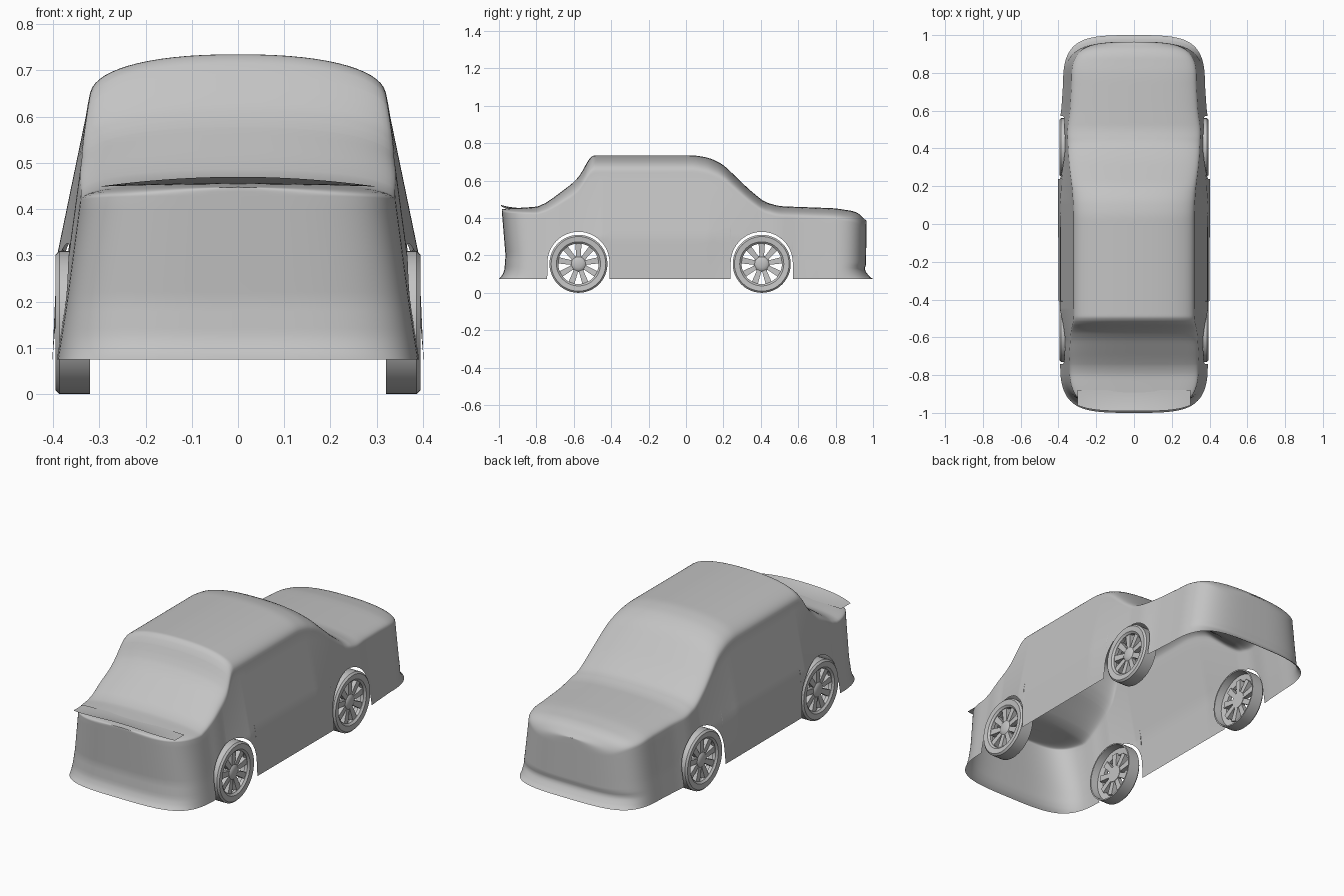
import bpy, bmesh, math
from mathutils import Vector, Matrix

cube = bpy.data.objects.get("Cube")
if cube:
    bpy.data.objects.remove(cube, do_unlink=True)

GREY = (0.55, 0.55, 0.55, 1)
grey = bpy.data.materials.new("plain grey")
grey.use_nodes = True
grey.diffuse_color = GREY
grey.node_tree.nodes["Principled BSDF"].inputs["Base Color"].default_value = GREY

WHEEL_Y = (-0.575, 0.405)
WHEEL_R, ARCH_R, BASE = 0.155, 0.166, 0.075
CORNER, END, POWER = 0.75, 0.955, 3.3


def lerp_table(table, v):
    if v <= table[0][0]:
        return table[0][1]
    for (a, p), (b, q) in zip(table, table[1:]):
        if v <= b:
            return p + (q - p) * (v - a) / (b - a)
    return table[-1][1]


def rounded(table, v, r=0.025):
    return sum(lerp_table(table, v + r * k / 3) for k in range(-3, 4)) / 7


def finish(bm, name, angle=35, mirror=True):
    mesh = bpy.data.meshes.new(name)
    bm.to_mesh(mesh)
    bm.free()
    mesh.materials.append(grey)
    ob = bpy.data.objects.new(name, mesh)
    bpy.context.collection.objects.link(ob)
    bpy.ops.object.select_all(action='DESELECT')
    ob.select_set(True)
    bpy.context.view_layer.objects.active = ob
    bpy.ops.object.shade_smooth_by_angle(angle=math.radians(angle))
    if mirror:
        mod = ob.modifiers.new("Mirror", 'MIRROR')
        mod.merge_threshold = 0.0005
    return ob


def grid_faces(bm, rows):
    for a, b in zip(rows, rows[1:]):
        for i in range(len(a) - 1):
            bm.faces.new((a[i], b[i], b[i + 1], a[i + 1]))


# Body: centre line, half width and shoulder depth along the car
TOP = [(-0.99, 0.444), (-0.93, 0.45), (-0.78, 0.462), (-0.72, 0.50), (-0.6, 0.59),
       (-0.55, 0.65), (-0.515, 0.735), (0.05, 0.735), (0.13, 0.72), (0.2, 0.685),
       (0.34, 0.55), (0.42, 0.485), (0.5, 0.463), (0.8, 0.452), (0.9, 0.435),
       (0.935, 0.41), (0.96, 0.37)]
WIDTH = [(-0.75, 0.39), (-0.68, 0.4), (0.5, 0.402), (0.6, 0.385), (0.75, 0.375)]
SHOULDER = [(-0.95, 0.02), (-0.75, 0.05), (-0.5, 0.095), (0.15, 0.095),
            (0.45, 0.06), (0.9, 0.06)]
CABIN = [(-0.62, 0), (-0.45, 1), (0.12, 1), (0.4, 0)]
DOOR_WALL = [(BASE, 1.0), (0.3, 0.975), (0.64, 0.8)]
END_WALL = [(BASE, 1.0), (0.2, 0.95), (0.45, 0.865), (0.64, 0.8)]
FRONT_PUSH = [(BASE, 0.045), (0.09, 0.03), (0.12, 0.016), (0.2, 0.01), (0.44, 0.03)]
BACK_PUSH = [(BASE, 0.045), (0.085, 0.028), (0.11, 0.008), (0.15, -0.008), (0.4, -0.01)]


def half_width(y):
    d = max(0, (abs(y) - CORNER) / (END - CORNER))
    return rounded(WIDTH, y) * max(0, 1 - d ** POWER) ** (1 / POWER)


def lower_edge(y):
    for c in WHEEL_Y:
        if abs(y - c) <= ARCH_R + 1e-6:
            return 0.16 + math.sqrt(max(0, ARCH_R ** 2 - (y - c) ** 2))
    return BASE


def section(y, wall_steps=18, top_steps=16):
    w, top, h, c = half_width(y), rounded(TOP, y), lerp_table(SHOULDER, y), lerp_table(CABIN, y)
    if abs(abs(y) - END) < 1e-6:
        w = 0

    def wall(z):
        return w * (c * lerp_table(DOOR_WALL, z) + (1 - c) * lerp_table(END_WALL, z))
    low, high = lower_edge(y), top - h
    pts = []
    for i in range(wall_steps + 1):
        z = low + (high - low) * (i / wall_steps) ** 1.5
        pts.append((wall(z), z))
    edge = wall(high)
    for i in range(1, top_steps + 1):
        a = math.pi / 2 * i / top_steps
        x = 0 if i == top_steps else edge * math.cos(a) ** 0.87
        pts.append((x, high + h * math.sin(a) ** 0.87))
    # Bumper flare at both ends
    ramp = min(1, max(0, (abs(y) - 0.8) / (END - 0.8)))
    ramp *= ramp * (3 - 2 * ramp)
    push = FRONT_PUSH if y < 0 else BACK_PUSH
    out = []
    for x, z in pts:
        shift = ramp * lerp_table(push, z)
        out.append(Vector((x, y + math.copysign(shift, y), z)))
    return out


stations = {round(-CORNER + 2 * CORNER * i / 90, 4) for i in range(91)}
for c in WHEEL_Y:
    for i in range(25):
        stations.add(c - ARCH_R * math.cos(math.pi * i / 24))
    stations |= {c - ARCH_R - 0.001, c + ARCH_R + 0.001}
for i in range(1, 25):
    d = math.sin(math.pi / 2 * i / 24) ** (2 / POWER)
    stations |= {CORNER + (END - CORNER) * d, -CORNER - (END - CORNER) * d}

bm = bmesh.new()
grid_faces(bm, [[bm.verts.new(p) for p in section(y)] for y in sorted(stations)])
bmesh.ops.remove_doubles(bm, verts=bm.verts[:], dist=0.0003)
bm.normal_update()
if sum(f.normal.x * f.calc_area() for f in bm.faces) < 0:
    bmesh.ops.reverse_faces(bm, faces=bm.faces[:])
finish(bm, "body_shell", 40)

# Raised lip that leaves a thin slit above the front panel
bm = bmesh.new()
rows = []
for j in range(9):
    t = j / 8
    row = []
    for i in range(25):
        u = i / 12 - 1
        y = -0.88 - 0.11 * t + 0.03 * t * u ** 4
        row.append(bm.verts.new((0.3 * u, y, 0.449 + (1 - u * u) * (0.005 + 0.016 * t * t))))
    rows.append(row)
grid_faces(bm, rows)
bm.normal_update()
if sum(f.normal.z for f in bm.faces) < 0:
    bmesh.ops.reverse_faces(bm, faces=bm.faces[:])
finish(bm, "front_lid_lip", 40, mirror=False)

# Wheels: turned tyre and hub, with tapered spokes between them
TYRE = [(0.108, 0.365), (0.108, 0.383), (0.118, 0.392), (0.146, 0.395), (0.155, 0.386),
        (0.155, 0.32), (0.148, 0.32), (0.143, 0.36), (0.108, 0.365)]
HUB = [(0, 0.384), (0.02, 0.384), (0.036, 0.378), (0.044, 0.37), (0.044, 0.35), (0, 0.35)]
SPOKES = 9


def turn(bm, profile):
    vs = [bm.verts.new((x, 0, r)) for r, x in profile]
    es = [bm.edges.new(pair) for pair in zip(vs, vs[1:])]
    bmesh.ops.spin(bm, geom=vs + es, cent=(0, 0, 0), axis=(1, 0, 0),
                   angle=math.tau, steps=48)


def make_wheel(name, y):
    bm = bmesh.new()
    turn(bm, TYRE)
    turn(bm, HUB)
    bmesh.ops.remove_doubles(bm, verts=bm.verts[:], dist=0.0002)
    for k in range(SPOKES):
        spoke = bmesh.ops.create_cube(bm, size=1)["verts"]
        for v in spoke:
            outer = v.co.z > 0
            v.co = Vector(((0.381 if outer else 0.376) if v.co.x > 0 else 0.352,
                           math.copysign(0.017 if outer else 0.012, v.co.y),
                           0.113 if outer else 0.036))
        bmesh.ops.rotate(bm, verts=spoke, cent=(0, 0, 0),
                         matrix=Matrix.Rotation(math.tau * k / SPOKES, 3, 'X'))
    bmesh.ops.recalc_face_normals(bm, faces=bm.faces[:])
    bmesh.ops.translate(bm, verts=bm.verts[:], vec=(0, y, WHEEL_R))
    finish(bm, name, 35)


make_wheel("front_wheels", WHEEL_Y[0])
make_wheel("back_wheels", WHEEL_Y[1])
